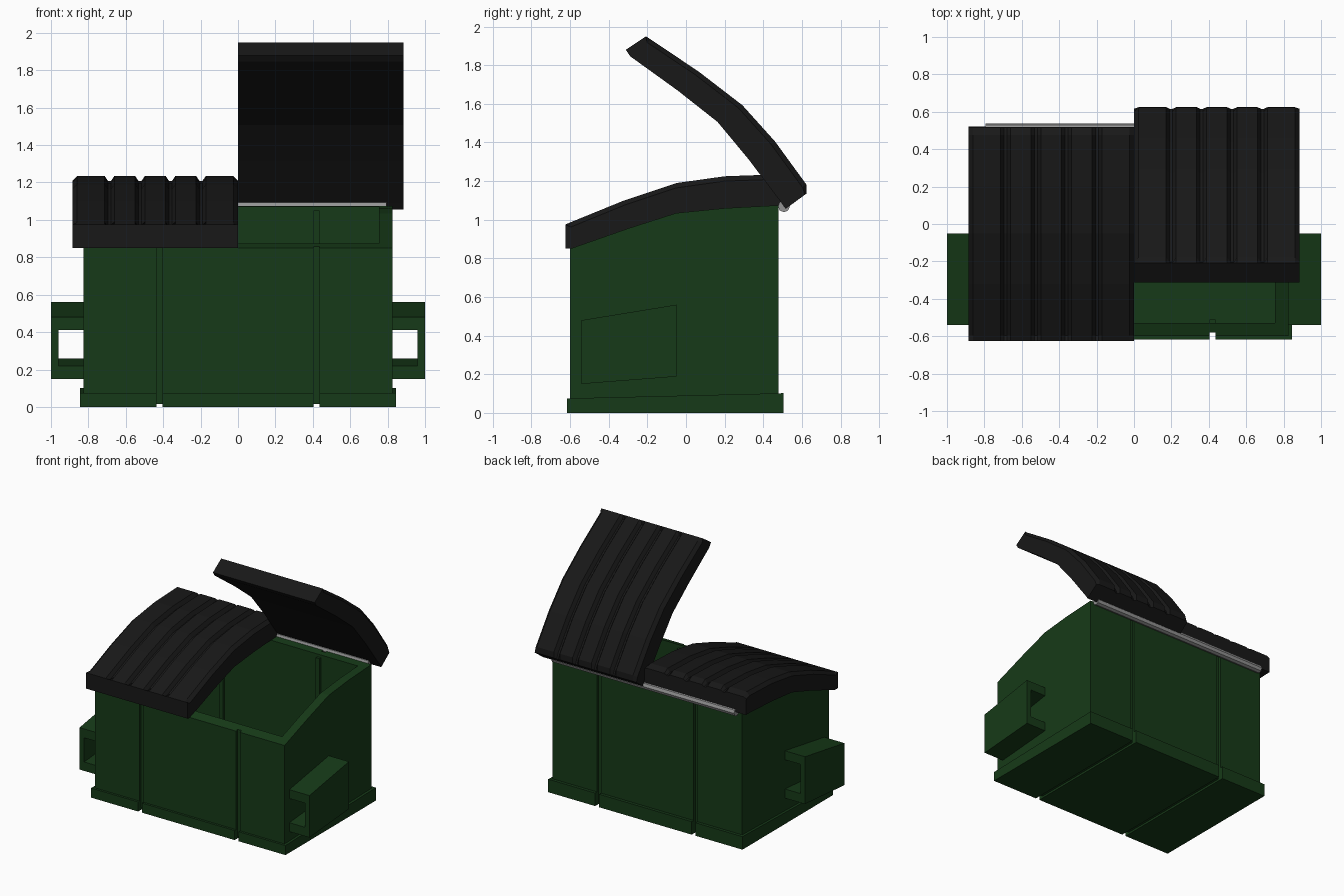
import bpy, bmesh, math
from mathutils import Matrix, Vector

if "Cube" in bpy.data.objects:
    bpy.data.objects.remove(bpy.data.objects["Cube"])


def material(name, color):
    m = bpy.data.materials.new(name)
    m.diffuse_color = (*color, 1)
    m.use_nodes = True
    m.node_tree.nodes["Principled BSDF"].inputs["Base Color"].default_value = m.diffuse_color
    return m


GREEN = material("green_paint", (0.008, 0.042, 0.009))
BLACK = material("black_plastic", (0.009, 0.009, 0.009))
STEEL = material("steel", (0.3, 0.3, 0.3))


def finish(name, bm, mat):
    bmesh.ops.recalc_face_normals(bm, faces=bm.faces)
    mesh = bpy.data.meshes.new(name)
    bm.to_mesh(mesh)
    bm.free()
    ob = bpy.data.objects.new(name, mesh)
    bpy.context.collection.objects.link(ob)
    mesh.materials.append(mat)
    return ob


def prism(name, profile, x0, x1, mat=GREEN):
    """Extrude a (y, z) profile along x."""
    bm = bmesh.new()
    a = [bm.verts.new((x0, y, z)) for y, z in profile]
    b = [bm.verts.new((x1, y, z)) for y, z in profile]
    bm.faces.new(a)
    bm.faces.new(b)
    n = len(profile)
    for i in range(n):
        j = (i + 1) % n
        bm.faces.new((a[i], a[j], b[j], b[i]))
    return finish(name, bm, mat)


def cut(ob, profile, x0, x1):
    """Subtract an extruded profile and discard the cutter."""
    cutter = prism("cutter", profile, x0, x1)
    cutter.hide_render = True
    mod = ob.modifiers.new("cut", 'BOOLEAN')
    mod.operation = 'DIFFERENCE'
    mod.solver = 'EXACT'
    mod.object = cutter
    bpy.context.view_layer.objects.active = ob
    bpy.ops.object.modifier_apply(modifier=mod.name)
    bpy.data.objects.remove(cutter)


# Body shell with curved top line, and the sloped base skirt
rim = [(0.48, 1.075), (0.2, 1.06), (-0.05, 1.035), (-0.3, 0.955), (-0.6, 0.85)]
body = prism("body", [(-0.6, 0.015), (0.48, 0.015)] + rim, -0.825, 0.825)
skirt = prism("base_skirt", [(-0.617, 0), (0.505, 0), (0.505, 0.102),
                             (-0.617, 0.075)], -0.845, 0.845)
cut(body, [(-0.53, 0.11), (0.41, 0.11), (0.41, 1.4), (-0.53, 1.4)], -0.755, 0.755)

# Grooves running down the front, under the floor and up the back
groove = [(-0.7, -0.1), (0.6, -0.1), (0.6, 1.3), (0.46, 1.3),
          (0.46, 0.016), (-0.58, 0.016), (-0.58, 1.3), (-0.7, 1.3)]
for s in (-1, 1):
    x0, x1 = s * 0.42 - 0.017, s * 0.42 + 0.017
    cut(body, groove, x0, x1)
    cut(skirt, groove, x0, x1)
    # Matching ribs pressed into the inside walls
    for label, ya, yb, top in (("front", -0.54, -0.51, 0.85), ("back", 0.39, 0.42, 1.05)):
        prism(f"inner_rib_{label}", [(ya, 0.1), (yb, 0.1), (yb, top), (ya, top)], x0, x1)

# Fork sleeves on both sides, open front and back
for s, side in ((-1, "left"), (1, "right")):
    sleeve = prism(f"fork_sleeve_{side}", [(-0.54, 0.15), (-0.05, 0.188),
                   (-0.05, 0.56), (-0.54, 0.48)], s * 0.82, s * 1.0)
    cut(sleeve, [(-0.64, 0.212), (0.05, 0.268), (0.05, 0.506), (-0.64, 0.394)],
        s * 0.7, s * 0.96)


# Lids: arched slabs with V grooves across the top
W = 0.885
TOP = [(-0.625, 0.975), (-0.595, 0.988), (-0.32, 1.10), (-0.05, 1.19),
       (0.2, 1.225), (0.475, 1.235), (0.515, 1.21)]
BOTTOM = [(-0.625, 0.85), (-0.585, 0.85), (-0.3, 0.955), (-0.05, 1.035),
          (0.2, 1.06), (0.48, 1.075), (0.52, 1.075)]
DEPTH = [0, 1, 1, 1, 1, 1, 0.4]


def lid(name, x_start, angle):
    across = [(0, 0.025), (0.025, 0)]
    for i in range(1, 5):
        c = 0.035 + i * 0.163
        across += [(c - 0.026, 0), (c - 0.007, 0.028), (c + 0.007, 0.028), (c + 0.026, 0)]
    across += [(W - 0.025, 0), (W, 0.025)]
    bm = bmesh.new()
    rows = []
    for (ty, tz), (by, bz), d in zip(TOP, BOTTOM, DEPTH):
        t = [bm.verts.new((x_start + x, ty, tz - drop * d)) for x, drop in across]
        b = [bm.verts.new((x_start + x, by, bz)) for x, _ in across]
        rows.append(t + b[::-1])
    n = len(rows[0])
    for r0, r1 in zip(rows, rows[1:]):
        for i in range(n):
            j = (i + 1) % n
            bm.faces.new((r0[i], r0[j], r1[j], r1[i]))
    for r in (rows[0], rows[-1]):
        for i in range(n // 2 - 1):
            bm.faces.new((r[i], r[i + 1], r[n - 2 - i], r[n - 1 - i]))
    bmesh.ops.rotate(bm, verts=bm.verts, cent=Vector((0, 0.5, 1.07)),
                     matrix=Matrix.Rotation(angle, 3, 'X'))
    return finish(name, bm, BLACK)


lid("lid_closed", -W, 0)
lid("lid_open", 0, math.radians(-56))

# Hinge rod along the back rim
R = 0.031
prism("hinge_rod", [(0.507 + R * math.cos(k * math.pi / 4), 1.07 + R * math.sin(k * math.pi / 4))
                    for k in range(8)], -0.795, 0.795, STEEL)
